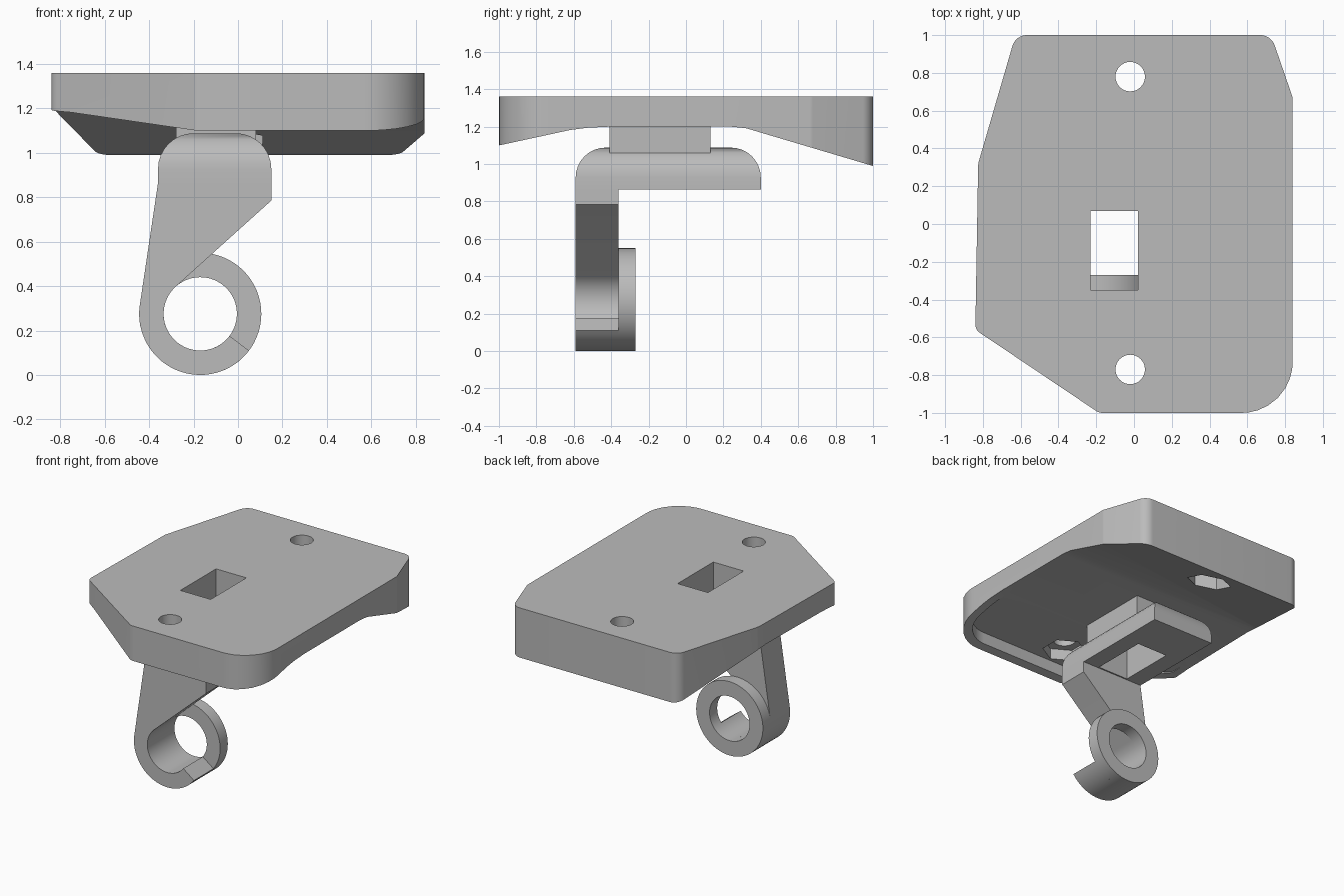
import bpy, bmesh
from math import sin, cos, radians
from mathutils import Vector

cube = bpy.data.objects.get("Cube")
if cube:
    bpy.data.objects.remove(cube, do_unlink=True)

grey = bpy.data.materials.new("plain grey")
grey.use_nodes = True
grey.diffuse_color = (0.5, 0.5, 0.5, 1)
grey.node_tree.nodes["Principled BSDF"].inputs["Base Color"].default_value = (0.5, 0.5, 0.5, 1)


def rounded(corners, steps=8):
    """Outline from (x, y, radius) corners, each rounded by an arc."""
    out = []
    for i, (x, y, r) in enumerate(corners):
        p = Vector((x, y))
        if r == 0:
            out.append(p)
            continue
        a = (Vector(corners[i - 1][:2]) - p).normalized()
        b = (Vector(corners[(i + 1) % len(corners)][:2]) - p).normalized()
        half = a.angle(b) / 2
        centre = p + (a + b).normalized() * (r / sin(half))
        start = p + a * (r * cos(half) / sin(half)) - centre
        end = p + b * (r * cos(half) / sin(half)) - centre
        for k in range(steps + 1):
            out.append(centre + start.lerp(end, k / steps).normalized() * r)
    return out


def arc(cx, cy, r, start, end, steps):
    angles = [radians(start + (end - start) * k / steps) for k in range(steps + 1)]
    return [(cx + r * cos(a), cy + r * sin(a)) for a in angles]


def circle(cx, cy, r, sides, start=0):
    return arc(cx, cy, r, start, start + 360, sides)[:-1]


def prism(name, outline, axis, lo, hi):
    """Extrude a flat outline along the given axis."""
    place = {"x": lambda u, v, w: (w, u, v),
             "y": lambda u, v, w: (u, w, v),
             "z": lambda u, v, w: (u, v, w)}[axis]
    bm = bmesh.new()
    ends = [[bm.verts.new(place(u, v, w)) for u, v in outline] for w in (lo, hi)]
    bm.faces.new(ends[0])
    bm.faces.new(ends[1])
    n = len(outline)
    for i in range(n):
        j = (i + 1) % n
        bm.faces.new((ends[0][i], ends[0][j], ends[1][j], ends[1][i]))
    bmesh.ops.recalc_face_normals(bm, faces=bm.faces)
    mesh = bpy.data.meshes.new(name)
    bm.to_mesh(mesh)
    bm.free()
    mesh.materials.append(grey)
    ob = bpy.data.objects.new(name, mesh)
    bpy.context.collection.objects.link(ob)
    return ob


def rect(x0, x1, y0, y1):
    return [(x0, y0), (x1, y0), (x1, y1), (x0, y1)]


def select(ob):
    bpy.ops.object.select_all(action="DESELECT")
    ob.select_set(True)
    bpy.context.view_layer.objects.active = ob


def combine(ob, tool, operation):
    """Apply a boolean and discard the tool object."""
    tool.hide_render = True
    mod = ob.modifiers.new("shape", "BOOLEAN")
    mod.operation, mod.solver, mod.object = operation, "EXACT", tool
    select(ob)
    bpy.ops.object.modifier_apply(modifier=mod.name)
    bpy.data.objects.remove(tool, do_unlink=True)


# Mounting plate: rounded outline with a sloping underside
TOP = 1.36
plate = prism("mounting_plate", rounded([
    (-0.185, -1, 0.06), (0.84, -1, 0.27), (0.84, 0.67, 0.05), (0.726, 1, 0.08),
    (-0.627, 1, 0.08), (-0.825, 0.32, 0.12), (-0.84, -0.56, 0.05)]), "z", 0.9, TOP)
combine(plate, prism("underside", [
    (-1.1, 1.078), (-0.62, 1.182), (-0.53, 1.194), (-0.41, 1.2), (0.24, 1.2), (0.32, 1.192),
    (1.1, 0.96), (1.1, 1.5), (-1.1, 1.5)], "x", -1, 1), "INTERSECT")

# Recess leaving a thin lip along the front
combine(plate, prism("front_recess", rounded([
    (-0.165, -0.94, 0.05), (0.78, -0.94, 0.22), (0.78, -0.38, 0),
    (-0.78, -0.38, 0), (-0.78, -0.53, 0.05)]), "z", 0.9, 1.2), "DIFFERENCE")

# Screw holes with hexagonal nut pockets
for y in (-0.77, 0.78):
    combine(plate, prism("screw_hole", circle(-0.02, y, 0.078, 32), "z", 0.8, 1.5), "DIFFERENCE")
    combine(plate, prism("nut_pocket", circle(-0.02, y, 0.15, 6, 30), "z", 0.8, 1.28), "DIFFERENCE")

# Neck between plate and arm
neck = prism("neck", rect(-0.28, 0.08, -0.41, 0.13), "z", 1.0, 1.2)

# Horizontal arm with rounded upper edges
arm = prism("arm", rect(-0.36, 0.15, -0.59, 0.40), "z", 0.865, 1.088)
bm = bmesh.new()
bm.from_mesh(arm.data)
upper = [e for e in bm.edges if all(v.co.z > 1 for v in e.verts)]
bmesh.ops.bevel(bm, geom=upper, offset=0.16, segments=8, profile=0.5, affect="EDGES")
bm.to_mesh(arm.data)
bm.free()

# Open hook hanging from the arm
CX, CZ, OUTER, INNER = -0.17, 0.275, 0.275, 0.165
hook = prism("hook",
             [(0.15, 0.865), (-0.36, 0.865)]
             + arc(CX, CZ, OUTER, 172, 323, 28)
             + arc(CX, CZ, INNER, 323, 131.5, 32)
             + [(0.15, 0.785)], "y", -0.59, -0.36)

# Closed ring behind the hook
ring = prism("ring", circle(CX, CZ, OUTER, 64), "y", -0.36, -0.27)
combine(ring, prism("ring_bore", circle(CX, CZ, INNER, 64), "y", -0.5, -0.1), "DIFFERENCE")

# Rectangular slot through plate, neck and arm
for part in (plate, neck, arm):
    combine(part, prism("slot", rect(-0.23, 0.02, -0.35, 0.07), "z", 0.5, 1.6), "DIFFERENCE")
combine(arm, hook, "UNION")
arm.name = "arm_and_hook"

for part in (plate, neck, arm, ring):
    select(part)
    bpy.ops.object.shade_smooth_by_angle(angle=radians(30))
